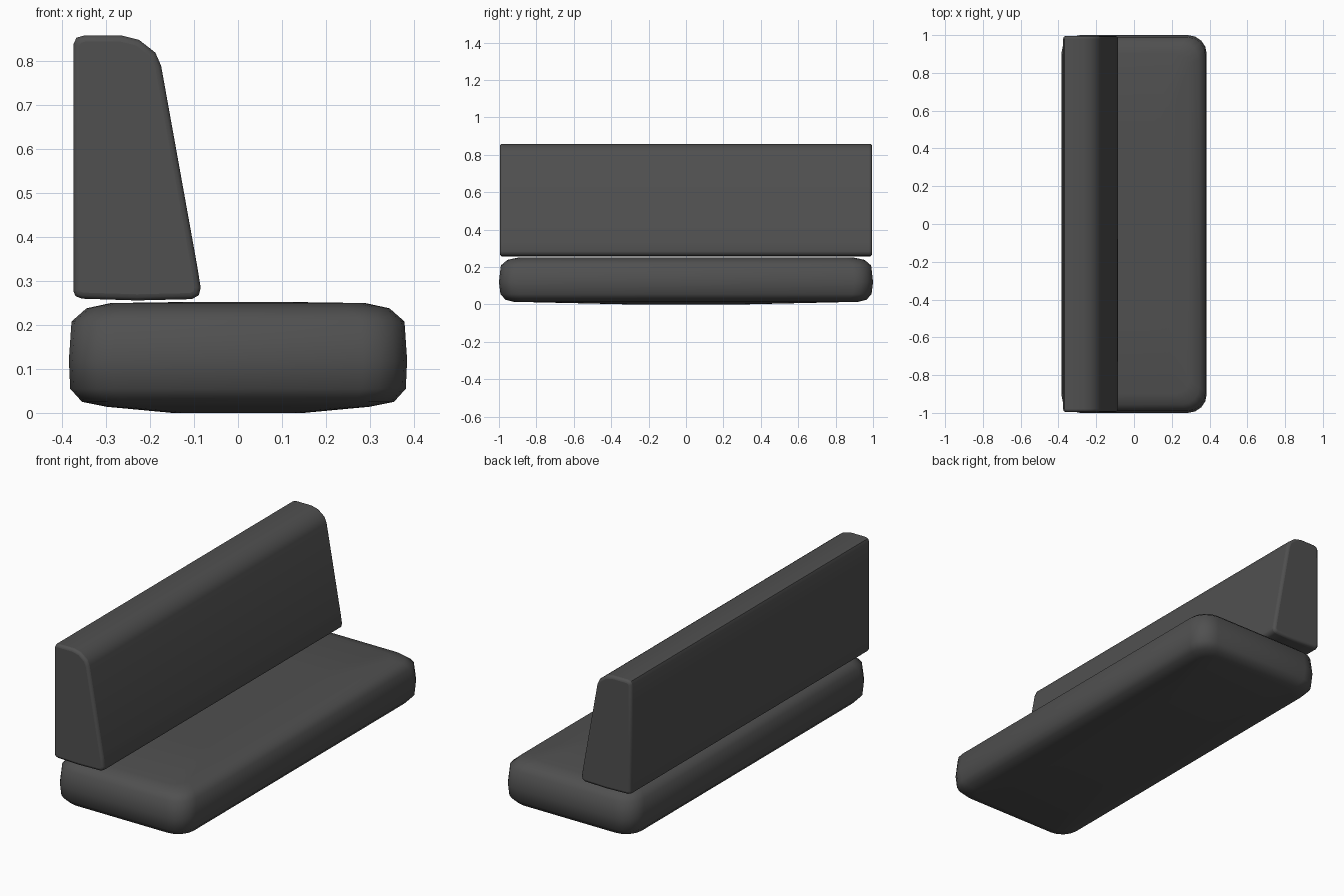
import bpy, bmesh, math

if "Cube" in bpy.data.objects:
    bpy.data.objects.remove(bpy.data.objects["Cube"])

fabric = bpy.data.materials.new("dark_fabric")
fabric.diffuse_color = (0.08, 0.08, 0.08, 1)
fabric.use_nodes = True
fabric.node_tree.nodes["Principled BSDF"].inputs["Base Color"].default_value = fabric.diffuse_color


def finish(name, bm, bevel=0):
    bmesh.ops.recalc_face_normals(bm, faces=bm.faces)
    me = bpy.data.meshes.new(name)
    bm.to_mesh(me)
    bm.free()
    ob = bpy.data.objects.new(name, me)
    bpy.context.collection.objects.link(ob)
    me.materials.append(fabric)
    if bevel:
        mod = ob.modifiers.new("soft_edges", "BEVEL")
        mod.width = bevel
        mod.segments = 3
        mod.limit_method = "ANGLE"
        mod.angle_limit = math.radians(60)
    bpy.ops.object.select_all(action="DESELECT")
    ob.select_set(True)
    bpy.context.view_layer.objects.active = ob
    bpy.ops.object.shade_smooth_by_angle(angle=math.radians(50))
    return ob


def rounded_ring(bm, hx, hy, z, r, steps=4):
    ring = []
    for i, (sx, sy) in enumerate([(1, 1), (-1, 1), (-1, -1), (1, -1)]):
        for k in range(steps + 1):
            a = math.pi / 2 * (i + k / steps)
            ring.append(bm.verts.new((sx * (hx - r) + r * math.cos(a),
                                      sy * (hy - r) + r * math.sin(a), z)))
    return ring


# Seat cushion: stacked rounded outlines with a bulging underside
levels = [(0.15, 0.30, 0.000, 0.05), (0.30, 0.92, 0.014, 0.07),
          (0.355, 0.965, 0.025, 0.09), (0.382, 0.992, 0.055, 0.10),
          (0.385, 1.0, 0.12, 0.10), (0.379, 0.99, 0.208, 0.10),
          (0.345, 0.955, 0.238, 0.09), (0.29, 0.90, 0.250, 0.07),
          (0.15, 0.50, 0.252, 0.05)]
bm = bmesh.new()
rings = [rounded_ring(bm, *lv) for lv in levels]
for a, b in zip(rings, rings[1:]):
    for i in range(len(a)):
        j = (i + 1) % len(a)
        bm.faces.new((a[i], a[j], b[j], b[i]))
bm.faces.new(rings[0])
bm.faces.new(rings[-1])
finish("seat_cushion", bm)

# Backrest: tapered side profile extruded along the bench
profile = [(-0.375, 0.278), (-0.37, 0.266), (-0.355, 0.260), (-0.23, 0.256),
           (-0.105, 0.259), (-0.089, 0.268), (-0.085, 0.285), (-0.093, 0.335),
           (-0.175, 0.79), (-0.188, 0.82), (-0.225, 0.849), (-0.265, 0.859),
           (-0.35, 0.859), (-0.368, 0.854), (-0.375, 0.838)]
bm = bmesh.new()
face = bm.faces.new([bm.verts.new((x, -0.995, z)) for x, z in profile])
ext = bmesh.ops.extrude_face_region(bm, geom=[face], use_keep_orig=True)
for v in ext["geom"]:
    if isinstance(v, bmesh.types.BMVert):
        v.co.y = 0.995
finish("backrest", bm, 0.014)
